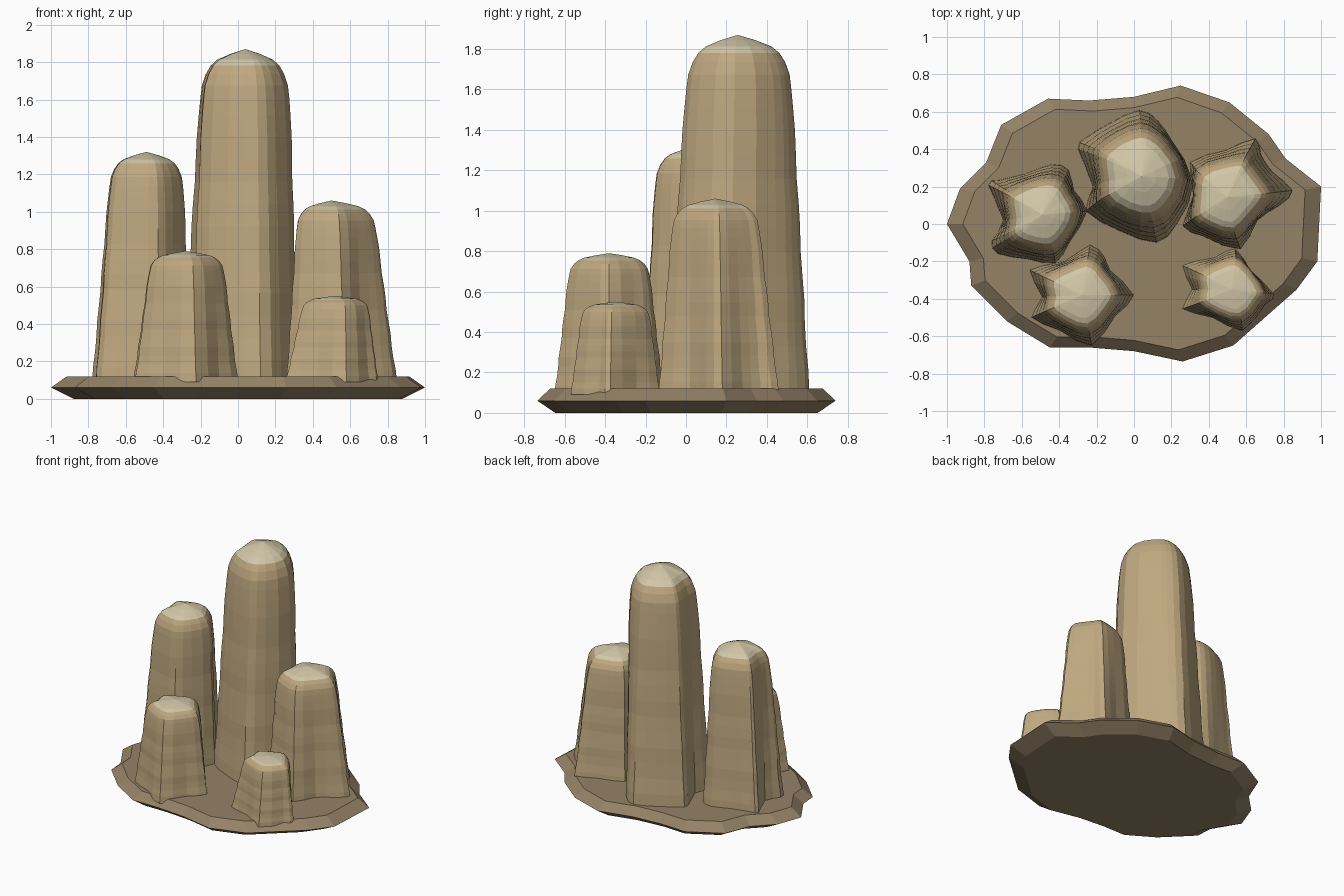
import bpy, bmesh, math
from mathutils import Vector

if "Cube" in bpy.data.objects:
    bpy.data.objects.remove(bpy.data.objects["Cube"])


def material(name, rgb):
    m = bpy.data.materials.new(name)
    m.diffuse_color = (*rgb, 1)
    m.use_nodes = True
    m.node_tree.nodes["Principled BSDF"].inputs["Base Color"].default_value = m.diffuse_color
    return m


STONE = material("sandstone", (0.52, 0.39, 0.215))
CAP = material("pale_cap", (0.64, 0.57, 0.39))
GROUND = material("ground_rock", (0.30, 0.225, 0.135))


def loft(name, rings, mats, apex=None, cap_ring=999):
    """Skin a stack of rings, with a flat bottom and a flat or pointed top."""
    bm = bmesh.new()
    vs = [[bm.verts.new(p) for p in r] for r in rings]
    n = len(vs[0])
    bm.faces.new(vs[0])
    for k in range(len(vs) - 1):
        for i in range(n):
            j = (i + 1) % n
            f = bm.faces.new((vs[k][i], vs[k][j], vs[k + 1][j], vs[k + 1][i]))
            f.material_index = int(k >= cap_ring)
    if apex is None:
        bm.faces.new(vs[-1])
    else:
        tip = bm.verts.new(apex)
        for i in range(n):
            f = bm.faces.new((vs[-1][i], vs[-1][(i + 1) % n], tip))
            f.material_index = 1
    bmesh.ops.recalc_face_normals(bm, faces=bm.faces)
    me = bpy.data.meshes.new(name)
    bm.to_mesh(me)
    bm.free()
    for m in mats:
        me.materials.append(m)
    ob = bpy.data.objects.new(name, me)
    bpy.context.collection.objects.link(ob)
    return ob


def soften(points, steps=2):
    """Closed Catmull-Rom curve through the outline points."""
    p = [Vector(q) for q in points]
    n, out = len(p), []
    for i in range(n):
        a, b, c, d = p[i - 1], p[i], p[(i + 1) % n], p[(i + 2) % n]
        for s in range(steps):
            t = s / steps
            out.append(0.5 * (2 * b + (c - a) * t + (2 * a - 5 * b + 4 * c - d) * t * t
                              + (3 * b - a - 3 * c + d) * t ** 3))
    return out


# Height fraction and width fraction of every pillar, foot to crown
BODY = [(k / 15, 1 - 0.2 * k / 12) for k in range(13)] + [(0.85, 0.775), (0.89, 0.74), (0.925, 0.68)]
DOME = [(0.95, 0.6), (0.968, 0.48), (0.985, 0.26)]
PROFILE = BODY + DOME
Z0 = 0.09


def pillar(name, centre, lean, height, outline):
    c, lean = Vector(centre), Vector(lean)
    rel = [p - c for p in soften(outline)]
    mean = sum(v.length for v in rel) / len(rel)
    rings = []
    for k, (t, s) in enumerate(PROFILE):
        z = Z0 + (height - Z0) * t
        s *= 1 + 0.008 * math.sin(k * 1.9)      # faint bedding layers
        round_off = 0.52 * min(t / 0.85, 1)     # ribs fade towards the crown
        ring = []
        for v in rel:
            r = s * (v.length * (1 - round_off) + mean * round_off)
            q = c + lean * t + v.normalized() * r
            ring.append((q.x, q.y, z))
        rings.append(ring)
    top = c + lean
    loft(name, rings, [STONE, CAP], (top.x, top.y, height), len(BODY))


# Bevelled ground slab
SLAB = [(-1, 0), (-.93, .19), (-.79, .33), (-.71, .53), (-.46, .67), (-.24, .66), (0, .68),
        (.25, .74), (.51, .65), (.72, .48), (.81, .35), (1, .2), (.98, -.2), (.87, -.35),
        (.53, -.65), (.26, -.735), (0, -.68), (-.24, -.66), (-.45, -.66), (-.68, -.52),
        (-.87, -.33), (-.88, -.2)]
loft("ground_slab", [[(x * s, y * s, z) for x, y in SLAB]
                     for s, z in ((.88, 0), (1, .06), (.915, .12))], [GROUND])

# Five ribbed rock pillars
pillar("tall_pillar", (.035, .235), (.005, .02), 1.87,
       [(.03, .61), (.13, .55), (.2, .45), (.32, .22), (.23, 0), (.12, -.1), (-.07, -.04),
        (-.26, .07), (-.22, .2), (-.30, .40), (-.26, .46), (-.13, .54)])
pillar("left_pillar", (-.5, .05), (.01, 0), 1.32,
       [(-.44, .32), (-.35, .29), (-.32, .18), (-.25, .07), (-.34, -.09), (-.42, -.21),
        (-.56, -.19), (-.73, -.16), (-.76, -.09), (-.70, .02), (-.78, .21), (-.72, .235),
        (-.58, .27)])
pillar("right_pillar", (.515, .15), (-.015, -.005), 1.06,
       [(.65, .46), (.68, .37), (.74, .28), (.85, .18), (.78, .1), (.66, .02), (.57, -.135),
        (.38, -.07), (.26, -.01), (.32, .155), (.30, .33), (.49, .395)])
pillar("front_left_pillar", (-.28, -.38), (0, 0), .79,
       [(-.235, -.11), (-.155, -.18), (-.13, -.245), (0, -.38), (-.1, -.49), (-.225, -.65),
        (-.395, -.57), (-.55, -.5), (-.49, -.39), (-.56, -.245), (-.37, -.2)])
pillar("front_right_pillar", (.505, -.35), (.015, 0), .55,
       [(.54, -.13), (.62, -.245), (.75, -.375), (.70, -.43), (.58, -.57), (.42, -.5),
        (.255, -.455), (.31, -.35), (.255, -.22), (.43, -.18)])
